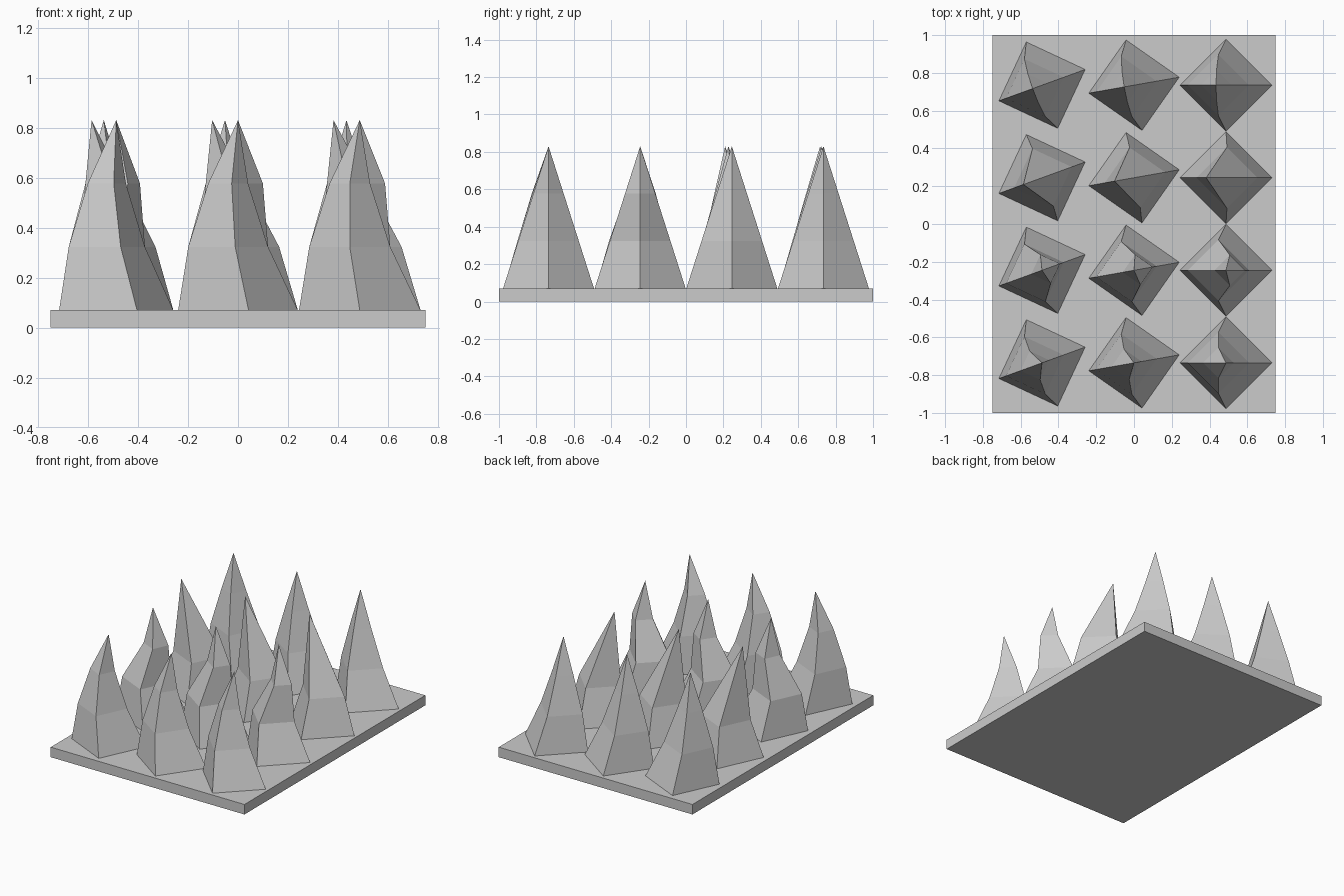
import bpy, bmesh, math
from mathutils import Matrix, Vector

if "Cube" in bpy.data.objects:
    bpy.data.objects.remove(bpy.data.objects["Cube"])

BASE_Z, TOP_Z, RADIUS, PITCH = 0.07, 0.83, 0.243, 0.487
# Sideways bend of the lower ring, upper ring and tip, one set per row (front to back)
BENDS = [(-0.04, -0.04, 0.0), (-0.04, 0.02, 0.0),
         (0.005, -0.05, -0.105), (-0.04, -0.05, -0.053)]


def finish(bm, name):
    bmesh.ops.recalc_face_normals(bm, faces=bm.faces)
    mesh = bpy.data.meshes.new(name)
    bm.to_mesh(mesh)
    bm.free()
    obj = bpy.data.objects.new(name, mesh)
    bpy.context.collection.objects.link(obj)
    return obj


def spike(name, x, y, angle, bend):
    bm = bmesh.new()
    step = (TOP_Z - BASE_Z) / 3
    rings = []
    for i, dx in enumerate((0.0,) + bend[:2]):
        r = RADIUS * (1 - i / 3)
        rings.append([bm.verts.new((dx + r * math.cos(k * math.pi / 2),
                                    r * math.sin(k * math.pi / 2), i * step))
                      for k in range(4)])
    tip = bm.verts.new((bend[2], 0, 3 * step))
    bm.faces.new(rings[0])
    for k in range(4):
        n = (k + 1) % 4
        for lo, hi in zip(rings, rings[1:]):
            bm.faces.new((lo[k], lo[n], hi[n], hi[k]))
        bm.faces.new((rings[2][k], rings[2][n], tip))
    obj = finish(bm, name)
    obj.location = (x, y, BASE_Z)
    obj.rotation_euler.z = angle


# Base plate
bm = bmesh.new()
bmesh.ops.create_cube(bm, size=1, matrix=Matrix.Translation((0, 0, BASE_Z / 2))
                      @ Matrix.Diagonal(Vector((1.5, 2.0, BASE_Z, 1))))
finish(bm, "base_plate")

# Grid of bent four-sided spikes, each column turned a little more
for row, bend in enumerate(BENDS):
    for col in range(3):
        spike(f"spike_{row + 1}_{col + 1}", (col - 1) * PITCH, (row - 1.5) * 0.49,
              math.radians(10 * (2 - col)), bend)
